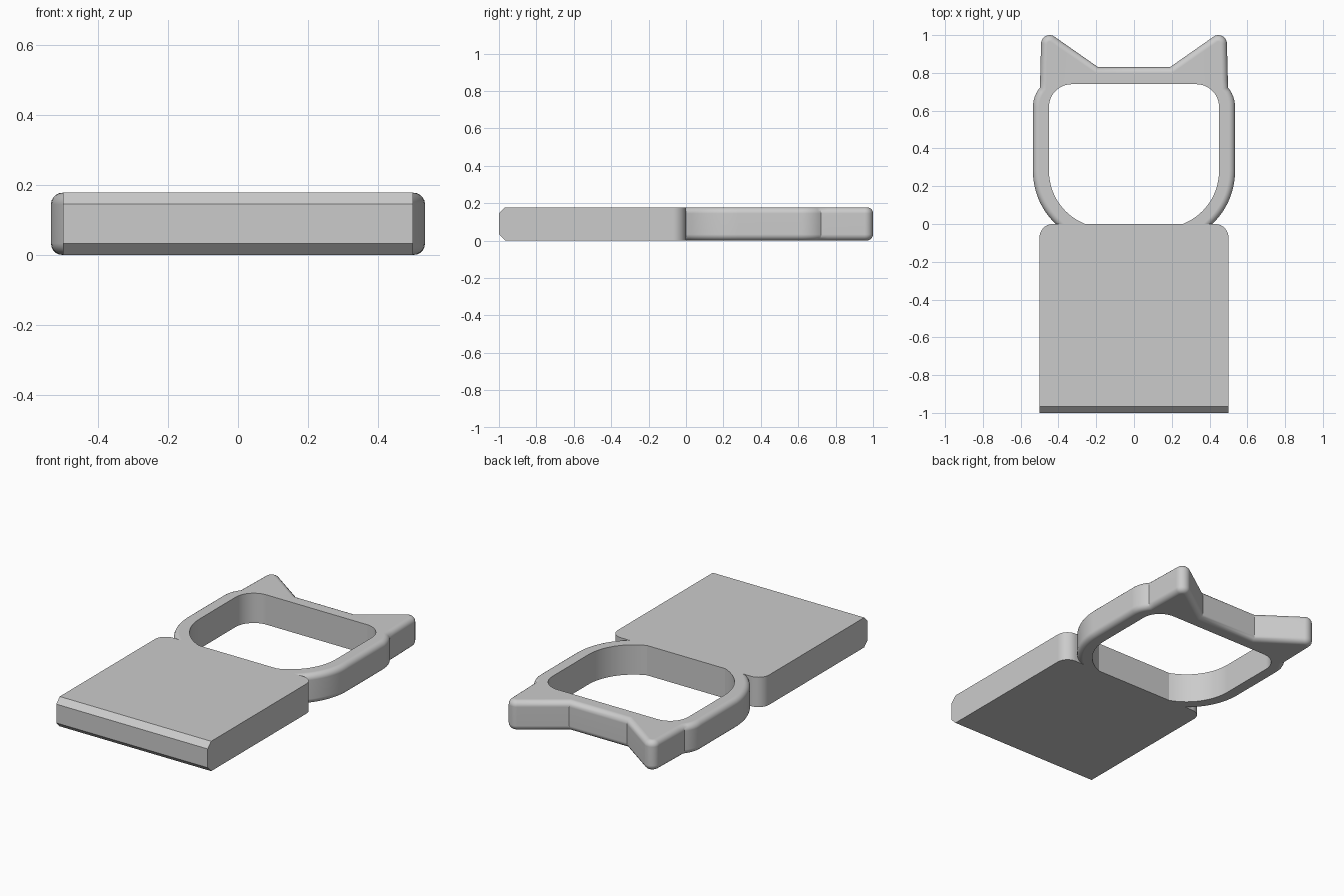
import bpy, bmesh
from math import radians, cos, sin

cube = bpy.data.objects.get("Cube")
if cube:
    bpy.data.objects.remove(cube, do_unlink=True)

THICK = 0.178
EDGE = 0.033

grey = bpy.data.materials.new("plain_grey")
grey.use_nodes = True
grey.diffuse_color = (0.6, 0.6, 0.6, 1)
grey.node_tree.nodes["Principled BSDF"].inputs["Base Color"].default_value = (0.6, 0.6, 0.6, 1)


def arc(cx, cy, r, start, end, steps):
    angles = [radians(start + (end - start) * i / steps) for i in range(steps + 1)]
    return [(cx + r * cos(a), cy + r * sin(a)) for a in angles]


def mirrored(half):
    """Close a right-hand path with its mirror image."""
    return half + [(-x, y) for x, y in reversed(half)]


def slab(name, outline, is_bevelled, segments):
    """Extrude an outline upward and bevel the rim edges chosen by a rule."""
    bm = bmesh.new()
    base = bm.faces.new([bm.verts.new((x, y, 0)) for x, y in outline])
    top = bmesh.ops.extrude_face_region(bm, geom=[base], use_keep_orig=True)["geom"]
    bmesh.ops.translate(bm, vec=(0, 0, THICK),
                        verts=[v for v in top if isinstance(v, bmesh.types.BMVert)])
    bmesh.ops.recalc_face_normals(bm, faces=bm.faces)
    chosen = {tuple(round(c, 4) for c in p) for p in outline if is_bevelled(p)}

    def on_rim(v):
        return (round(v.co.x, 4), round(v.co.y, 4)) in chosen

    rim = [e for e in bm.edges if all(on_rim(v) for v in e.verts)
           and abs(e.verts[0].co.z - e.verts[1].co.z) < 0.001]
    bmesh.ops.bevel(bm, geom=rim, offset=EDGE, offset_type='OFFSET', segments=segments,
                    profile=0.5, affect='EDGES', clamp_overlap=False)
    mesh = bpy.data.meshes.new(name)
    bm.to_mesh(mesh)
    bm.free()
    mesh.materials.append(grey)
    mesh.shade_smooth()
    mesh.set_sharp_from_angle(angle=radians(30))
    obj = bpy.data.objects.new(name, mesh)
    bpy.context.collection.objects.link(obj)
    normals = obj.modifiers.new("flat_caps", 'WEIGHTED_NORMAL')
    normals.keep_sharp = True
    return obj


# Square block: rounded back corners, chamfered front edges
block = mirrored([(0.5, -1)] + arc(0.43, -0.07, 0.07, 0, 90, 10))
slab("block", block, lambda p: p[1] < -0.99, 1)

# Cat-head loop: cheek, temple, ear tip, then the flat crown
outer = mirrored(arc(0.15, 0.28, 0.385, -46.66, 0, 14)
                 + arc(0.375, 0.62, 0.16, 0, 40, 6)
                 + [(0.497, 0.76)]
                 + arc(0.447, 0.955, 0.045, 0, 125, 10)
                 + [(0.19, 0.83)])
# Opening of the loop, open towards the block
inner = mirrored(arc(0.15, 0.28, 0.3, -68.96, 0, 14)
                 + arc(0.33, 0.62, 0.12, 0, 90, 12))
outer_points = set(outer)
slab("cat_ear_loop", outer + inner[::-1], lambda p: p in outer_points, 5)
